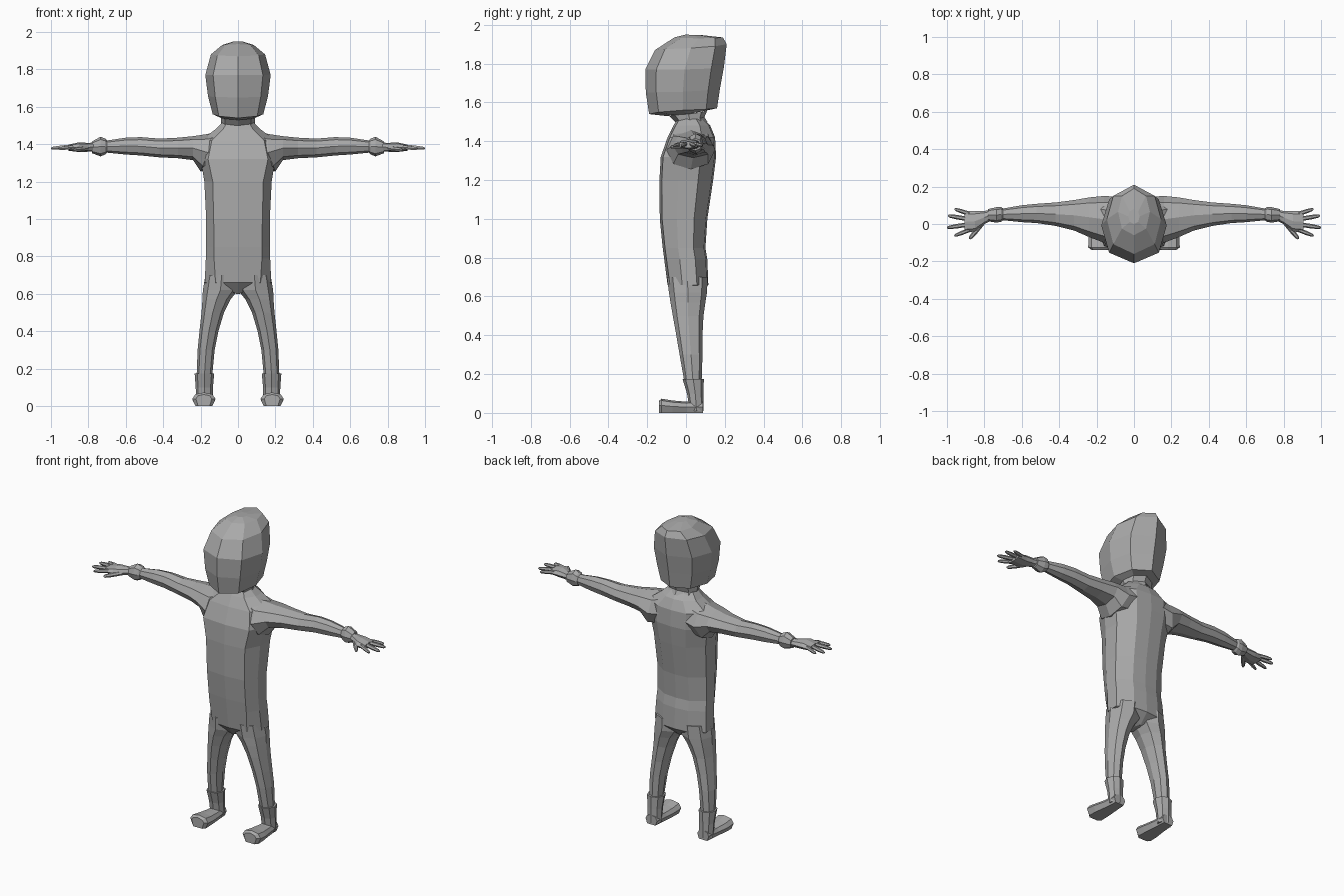
import bpy, bmesh
from mathutils import Vector

grey = bpy.data.materials.new("plain grey")
grey.diffuse_color = (0.40, 0.40, 0.40, 1)


def loft(name, lofts, mirror=False):
    """Skin one or more stacks of rings, capping both ends of each stack."""
    bm = bmesh.new()
    for rings in lofts:
        rows = [[bm.verts.new(p) for p in ring] for ring in rings]
        n = len(rows[0])
        for a, b in zip(rows, rows[1:]):
            for i in range(n):
                j = (i + 1) % n
                bm.faces.new((a[i], a[j], b[j], b[i]))
        bm.faces.new(rows[0][::-1])
        bm.faces.new(rows[-1])
    bmesh.ops.recalc_face_normals(bm, faces=bm.faces)
    me = bpy.data.meshes.new(name)
    bm.to_mesh(me)
    bm.free()
    me.materials.append(grey)
    ob = bpy.data.objects.new(name, me)
    bpy.context.collection.objects.link(ob)
    if mirror:
        ob.modifiers.new("other_side", 'MIRROR')
    return ob


def both(half):
    """Close a half outline (front centre to back centre) across x = 0."""
    return half + [(-x, y, z) for x, y, z in half[-2:0:-1]]


# Unit octagon with strong corners, used for limbs
OCT = [(1, 0), (.72, .72), (0, 1), (-.72, .72), (-1, 0), (-.72, -.72), (0, -1), (.72, -.72)]


def ring_x(x, y0, y1, z0, z1, lean=0):
    """Octagon across the arm; lean shifts the lower half along x."""
    return [(x - lean * min(v, 0), (y0 + y1) / 2 + u * (y1 - y0) / 2,
             (z0 + z1) / 2 + v * (z1 - z0) / 2) for u, v in OCT]


def ring_y(y, x0, x1, z0, z1):
    return [((x0 + x1) / 2 + u * (x1 - x0) / 2, y, (z0 + z1) / 2 + v * (z1 - z0) / 2) for u, v in OCT]


def ring_z(z, x0, x1, y0, y1):
    return [((x0 + x1) / 2 + u * (x1 - x0) / 2, (y0 + y1) / 2 + v * (y1 - y0) / 2, z) for u, v in OCT]


# Head: pointed front and back, widest at the middle
def head_ring(w, yf, yb, zf, zm, zb):
    ym = (yf + yb) / 2
    return both([(0, yf, zf), (w * .76, yf * .72 + ym * .28, (zf + zm) / 2), (w, ym, zm),
                 (w * .76, yb * .68 + ym * .32, (zb + zm) / 2), (0, yb, zb)])


loft("head", [[head_ring(*r) for r in (
    (.09, -.10, .11, 1.53, 1.54, 1.565),
    (.135, -.19, .16, 1.54, 1.56, 1.57),
    (.16, -.207, .175, 1.65, 1.655, 1.67),
    (.175, -.21, .195, 1.77, 1.77, 1.78),
    (.145, -.16, .21, 1.87, 1.88, 1.90),
    (.085, -.06, .19, 1.935, 1.93, 1.935),
    (.03, 0, .08, 1.95, 1.948, 1.947))]])

# Neck collar, tilted down to the front
loft("neck", [[head_ring(*r) for r in (
    (.10, -.06, .11, 1.47, 1.48, 1.50),
    (.09, -.055, .095, 1.50, 1.51, 1.525),
    (.09, -.085, .11, 1.53, 1.54, 1.56))]])


# Torso: broad flat front, sloping sides
def torso_ring(z, w, wf, yf, yb):
    d = yb - yf
    return both([(0, yf, z), (wf, yf + .012, z), (w, yf + d * .36, z),
                 (w, yf + d * .72, z), (w * .5, yb - .008, z), (0, yb, z)])


loft("torso", [[torso_ring(*r) for r in (
    (1.515, .085, .06, -.045, .09),
    (1.48, .12, .08, -.065, .125),
    (1.42, .20, .14, -.095, .15),
    (1.32, .20, .16, -.13, .155),
    (1.20, .18, .135, -.137, .14),
    (1.00, .17, .13, -.135, .11),
    (.85, .17, .128, -.12, .10),
    (.79, .172, .128, -.112, .11),
    (.66, .178, .12, -.095, .115),
    (.60, .01, .006, -.05, .06))]])

# Arms with flared wrist cuffs
loft("arm", [[ring_x(*r) for r in (
    (.08, -.09, .145, 1.26, 1.485, .08),
    (.16, -.10, .15, 1.255, 1.455, .04),
    (.24, -.07, .142, 1.315, 1.443),
    (.32, -.035, .128, 1.325, 1.435),
    (.42, -.01, .115, 1.33, 1.43),
    (.52, .005, .108, 1.34, 1.438),
    (.60, .01, .10, 1.345, 1.435),
    (.70, .02, .083, 1.355, 1.42),
    (.71, .012, .09, 1.345, 1.43),
    (.735, .007, .09, 1.335, 1.44),
    (.78, .015, .08, 1.352, 1.415))]], True)

# Hands: flat palm, four spread fingers and a thumb
palm = [ring_x(*r) for r in (
    (.76, .02, .075, 1.36, 1.41),
    (.80, .0, .07, 1.36, 1.407),
    (.85, -.04, .07, 1.358, 1.41),
    (.905, -.045, .068, 1.365, 1.398))]


def finger(base, tip, r):
    a, b = Vector(base), Vector(tip)
    side = Vector((a.y - b.y, b.x - a.x, 0)).normalized()
    rings = []
    for t, s in ((0, 1), (.55, 1), (.9, .75), (1, .35)):
        c = a.lerp(b, t)
        rings.append([c + side * (u * r * s) + Vector((0, 0, v * r * s))
                      for u, v in ((1, 0), (.5, .87), (-.5, .87), (-1, 0), (-.5, -.87), (.5, -.87))])
    return rings


fingers = [finger((.88, .055, 1.385), (.96, .08, 1.378), .011),
           finger((.89, .027, 1.387), (.995, .045, 1.378), .012),
           finger((.89, -.003, 1.387), (1.0, -.02, 1.378), .012),
           finger((.88, -.032, 1.385), (.96, -.063, 1.376), .011),
           finger((.81, .005, 1.378), (.88, -.08, 1.37), .013)]
loft("hand", [palm] + fingers, True)

# Legs: spreading down from an arched crotch
loft("leg", [[ring_z(*r) for r in (
    (.70, .0, .174, -.098, .112),
    (.62, .0, .188, -.088, .108),
    (.57, .04, .19, -.08, .10),
    (.50, .075, .195, -.068, .09),
    (.40, .105, .206, -.05, .085),
    (.30, .125, .216, -.033, .085),
    (.14, .14, .222, -.005, .08))]], True)

# Boots: ankle cuff and a long flat foot
shaft = [ring_z(.175, .127, .232, -.018, .092), ring_z(.10, .134, .226, .005, .09),
         ring_z(.01, .135, .225, .02, .09)]
foot = [ring_y(*r) for r in (
    (.088, .14, .22, .003, .06),
    (.0, .13, .23, .002, .058),
    (-.07, .122, .243, .002, .064),
    (-.125, .12, .245, .004, .073),
    (-.14, .14, .225, .015, .062))]
for ring in foot:  # flat sole
    ring[5:] = [(x, y, 0) for x, y, z in ring[5:]]
loft("boot", [shaft, foot], True)
